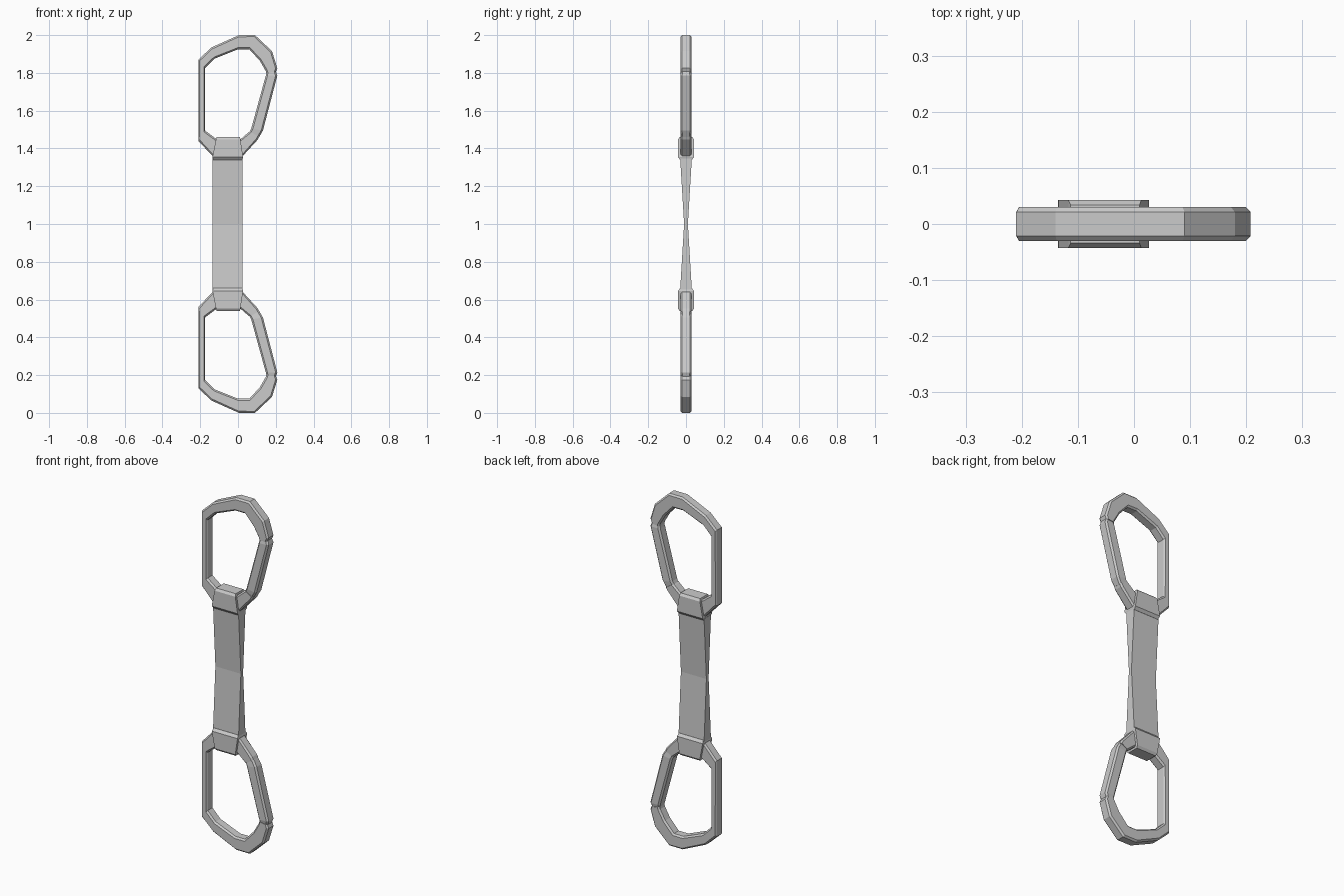
import bpy, bmesh
from mathutils import Vector

if "Cube" in bpy.data.objects:
    bpy.data.objects.remove(bpy.data.objects["Cube"])

MID = 1.0  # the model is symmetric about this height


def loft(name, rings, mirror=True):
    """Skin a row of equal-sized vertex rings, cap both ends, mirror about mid height."""
    bm = bmesh.new()
    rows = [[bm.verts.new((x, y, z - MID)) for x, y, z in ring] for ring in rings]
    n = len(rows[0])
    for a, b in zip(rows, rows[1:]):
        for i in range(n):
            j = (i + 1) % n
            bm.faces.new((a[i], a[j], b[j], b[i]))
    bm.faces.new(rows[0])
    bm.faces.new(rows[-1][::-1])
    bmesh.ops.recalc_face_normals(bm, faces=bm.faces)
    me = bpy.data.meshes.new(name)
    bm.to_mesh(me)
    bm.free()
    ob = bpy.data.objects.new(name, me)
    ob.location.z = MID
    bpy.context.collection.objects.link(ob)
    if mirror:
        m = ob.modifiers.new("mirror", 'MIRROR')
        m.use_axis = (False, False, True)
        m.use_mirror_merge = False
    return ob


def bar_ring(outer, inner, half=0.03, c=0.009):
    """Chamfered rectangular section spanning an outer and inner outline point."""
    o, i = Vector(outer), Vector(inner)
    d = (i - o).normalized() * c
    h = half - c
    section = [(o, -h), (o + d, -half), (i - d, -half), (i, -h),
               (i, h), (i - d, half), (o + d, half), (o, h)]
    return [(p.x, y, p.y) for p, y in section]


def box_ring(z, x0, x1, y):
    return [(x0, -y, z), (x1, -y, z), (x1, y, z), (x0, y, z)]


# Clip bodies: hook-shaped frame, (outer, inner) outline pairs
body = [((.112, 1.462), (.062, 1.49)), ((.105, 1.447), (.055, 1.485)),
        ((.025, 1.36), (.015, 1.45)), ((-.135, 1.36), (-.115, 1.45)),
        ((-.21, 1.44), (-.175, 1.495)), ((-.21, 1.87), (-.175, 1.825)),
        ((-.14, 1.935), (-.125, 1.875)), ((.005, 2.0), (0, 1.925)),
        ((.09, 2.0), (.06, 1.925)), ((.18, 1.915), (.115, 1.865)),
        ((.208, 1.825), (.147, 1.81)), ((.2, 1.805), (.15, 1.797))]
loft("clip_body", [bar_ring(o, i) for o, i in body])

# Gates: straight bar closing each clip, with slightly tapered ends
loft("clip_gate", [bar_ring((.2, 1.808), (.15, 1.8), .026),
                   bar_ring((.208, 1.785), (.147, 1.785)),
                   bar_ring((.132, 1.495), (.07, 1.505)),
                   bar_ring((.112, 1.46), (.062, 1.49), .026)])

# Strap: flat webbing, thin in the middle
loft("strap", [box_ring(z, -.135, .025, y)
               for z, y in ((.65, .031), (1.0, .01), (1.35, .031))], mirror=False)

# Strap loops: tapered sleeves around the clip ends
loft("strap_loop", [box_ring(1.34, -.131, .023, .031),
                    box_ring(1.355, -.135, .027, .043),
                    box_ring(1.447, -.117, .013, .043),
                    box_ring(1.46, -.113, .01, .034)])
